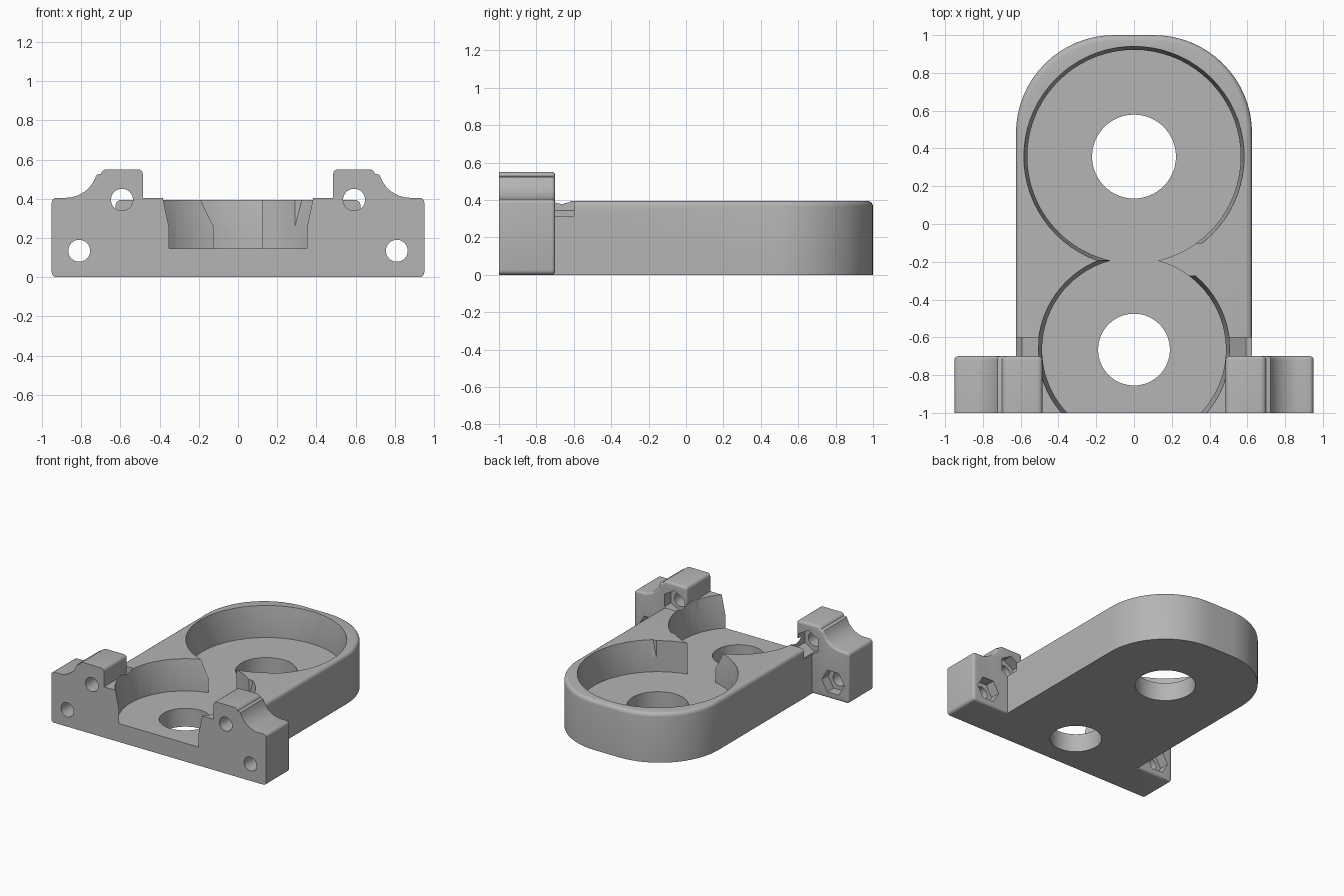
import bpy, bmesh, math
from mathutils import Matrix

if "Cube" in bpy.data.objects:
    bpy.data.objects.remove(bpy.data.objects["Cube"])

mat = bpy.data.materials.new("plain grey")
mat.diffuse_color = (0.46, 0.46, 0.46, 1)
mat.use_nodes = True
mat.node_tree.nodes["Principled BSDF"].inputs["Base Color"].default_value = mat.diffuse_color


def finish(name, bm):
    bmesh.ops.recalc_face_normals(bm, faces=bm.faces[:])
    me = bpy.data.meshes.new(name)
    bm.to_mesh(me)
    bm.free()
    ob = bpy.data.objects.new(name, me)
    bpy.context.collection.objects.link(ob)
    me.materials.append(mat)
    return ob


def prism(name, pts, vec, bevel=0.0):
    """Extrude an outline along vec and round the rim of the far end."""
    bm = bmesh.new()
    face = bm.faces.new([bm.verts.new(p) for p in pts])
    res = bmesh.ops.extrude_face_region(bm, geom=[face], use_keep_orig=True)
    moved = [g for g in res["geom"] if isinstance(g, bmesh.types.BMVert)]
    bmesh.ops.translate(bm, verts=moved, vec=vec)
    if bevel:
        far = set(moved)
        rim = [e for e in bm.edges if all(v in far for v in e.verts)]
        bmesh.ops.bevel(bm, geom=rim, offset=bevel, segments=4, profile=0.5,
                        affect='EDGES', clamp_overlap=False)
    return finish(name, bm)


def rod(name, x, y0, z, r, y1, sides, turn=0.0):
    """Round or six-sided bar along y."""
    pts = [(x + r * math.sin(turn + 2 * math.pi * i / sides), y0,
            z + r * math.cos(turn + 2 * math.pi * i / sides)) for i in range(sides)]
    return prism(name, pts, (0, y1 - y0, 0))


def drum(name, y, r0, r1, z0, z1, sides=72):
    """Upright cylinder or cone centred on x = 0."""
    bm = bmesh.new()
    bmesh.ops.create_cone(bm, cap_ends=True, segments=sides, radius1=r0, radius2=r1,
                          depth=z1 - z0, matrix=Matrix.Translation((0, y, (z0 + z1) / 2)))
    return finish(name, bm)


def combine(target, other, op):
    m = target.modifiers.new(op.lower(), 'BOOLEAN')
    m.operation, m.object, m.solver = op, other, 'EXACT'
    bpy.context.view_layer.objects.active = target
    bpy.ops.object.modifier_apply(modifier=m.name)
    bpy.data.objects.remove(other)


def arc(cx, cy, r, a0, a1, n):
    return [(cx + r * math.cos(math.radians(a0 + (a1 - a0) * i / n)),
             cy + r * math.sin(math.radians(a0 + (a1 - a0) * i / n))) for i in range(n + 1)]


# Long base with a rounded back end
half = [(0.625, -0.9)] + arc(0.105, 0.48, 0.52, 0, 90, 16)
outline = half + [(-x, y) for x, y in reversed(half)]
plate = prism("bearing_plate", [(x, y, 0) for x, y in outline], (0, 0, 0.395), 0.03)

# Wide front mounting bar with two raised ears
half = (arc(0.925, 0.025, 0.025, -90, 0, 4) + arc(0.925, 0.38, 0.025, 0, 90, 4)
        + arc(0.88, 0.57, 0.165, 270, 197, 10) + arc(0.67, 0.52, 0.03, 15, 90, 4)
        + arc(0.51, 0.525, 0.025, 90, 180, 4) + [(0.485, 0.405)])
outline = half + [(-x, z) for x, z in reversed(half)]
bar = prism("mounting_bar", [(x, -1, z) for x, z in outline], (0, 0.3, 0), 0.018)
combine(plate, bar, 'UNION')

# Two overlapping round pockets, flared near the top, each with a through hole
for y, r, flare, hole in ((0.357, 0.565, 0.584, 0.222), (-0.665, 0.487, 0.509, 0.19)):
    combine(plate, drum("pocket", y, r, r, 0.147, 0.41), 'DIFFERENCE')
    slope = (flare - r) / 0.14
    cone = drum("flare", y, r - 0.04 * slope, flare + 0.01 * slope, 0.22, 0.41)
    # One side of the neck keeps straight walls
    keep = prism("neck", [(0, -0.275, 0.1), (0.6, -0.275, 0.1),
                          (0.6, -0.1, 0.1), (0, -0.1, 0.1)], (0, 0, 0.5))
    combine(cone, keep, 'DIFFERENCE')
    combine(plate, cone, 'DIFFERENCE')
    combine(plate, drum("through_hole", y, hole, hole, -0.1, 0.3, 64), 'DIFFERENCE')

# Bolt holes with six-sided nut recesses behind
for s in (-1, 1):
    for x, z, turn, back in ((0.81, 0.135, math.pi / 6, -0.5), (0.592, 0.395, 0, -0.6)):
        combine(plate, rod("bolt_hole", s * x, -1.1, z, 0.056, -0.65, 32), 'DIFFERENCE')
        combine(plate, rod("nut_recess", s * x, -0.78, z, 0.1, back, 6, turn), 'DIFFERENCE')

bpy.ops.object.select_all(action='DESELECT')
plate.select_set(True)
bpy.context.view_layer.objects.active = plate
bpy.ops.object.shade_smooth_by_angle(angle=math.radians(30))
